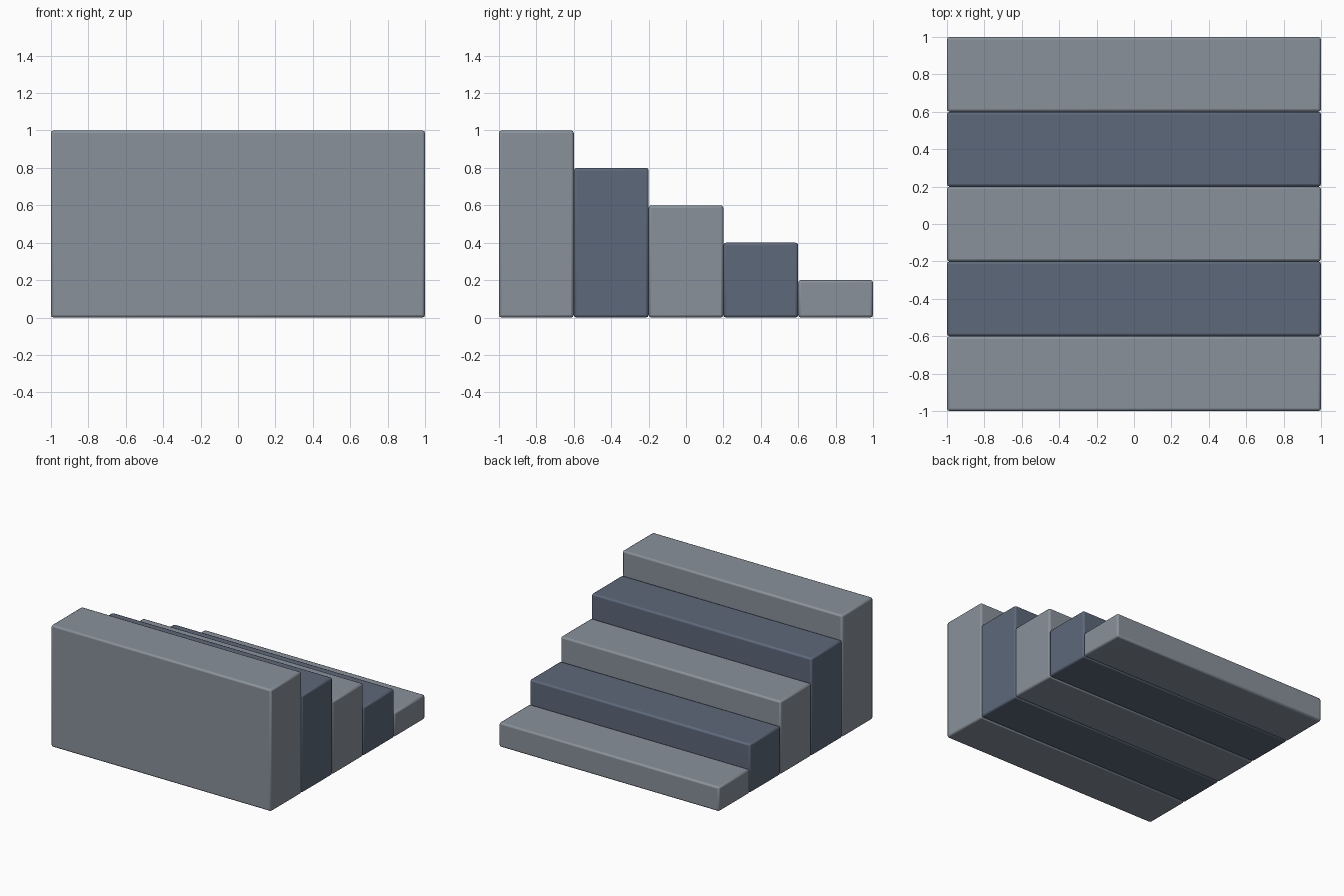
import bpy

if "Cube" in bpy.data.objects:
    bpy.data.objects.remove(bpy.data.objects["Cube"])

STEPS = 5
DEPTH = 2.0 / STEPS
RISE = 0.2


def make_material(name, rgb):
    mat = bpy.data.materials.new(name)
    mat.diffuse_color = (*rgb, 1.0)
    mat.use_nodes = True
    mat.node_tree.nodes["Principled BSDF"].inputs["Base Color"].default_value = mat.diffuse_color
    return mat


# Two alternating step colours
stone = make_material("blue_grey", (0.25, 0.285, 0.325))
slate = make_material("dark_slate", (0.11, 0.14, 0.195))


def add_step(name, y, height, mat):
    """Full-height block standing on the ground, with softened edges."""
    bpy.ops.mesh.primitive_cube_add(size=1, location=(0, y, height / 2))
    ob = bpy.context.object
    ob.name = name
    ob.scale = (2.0, DEPTH, height)
    bpy.ops.object.transform_apply(location=False, rotation=False, scale=True)
    bevel = ob.modifiers.new("soft_edges", "BEVEL")
    bevel.width = 0.014
    bevel.segments = 2
    ob.data.materials.append(mat)
    bpy.ops.object.shade_smooth_by_angle()


# Steps, lowest at the back and tallest at the front
for i in range(STEPS):
    add_step(f"step_{i + 1}", 1.0 - DEPTH * (i + 0.5), RISE * (i + 1),
             slate if i % 2 else stone)
